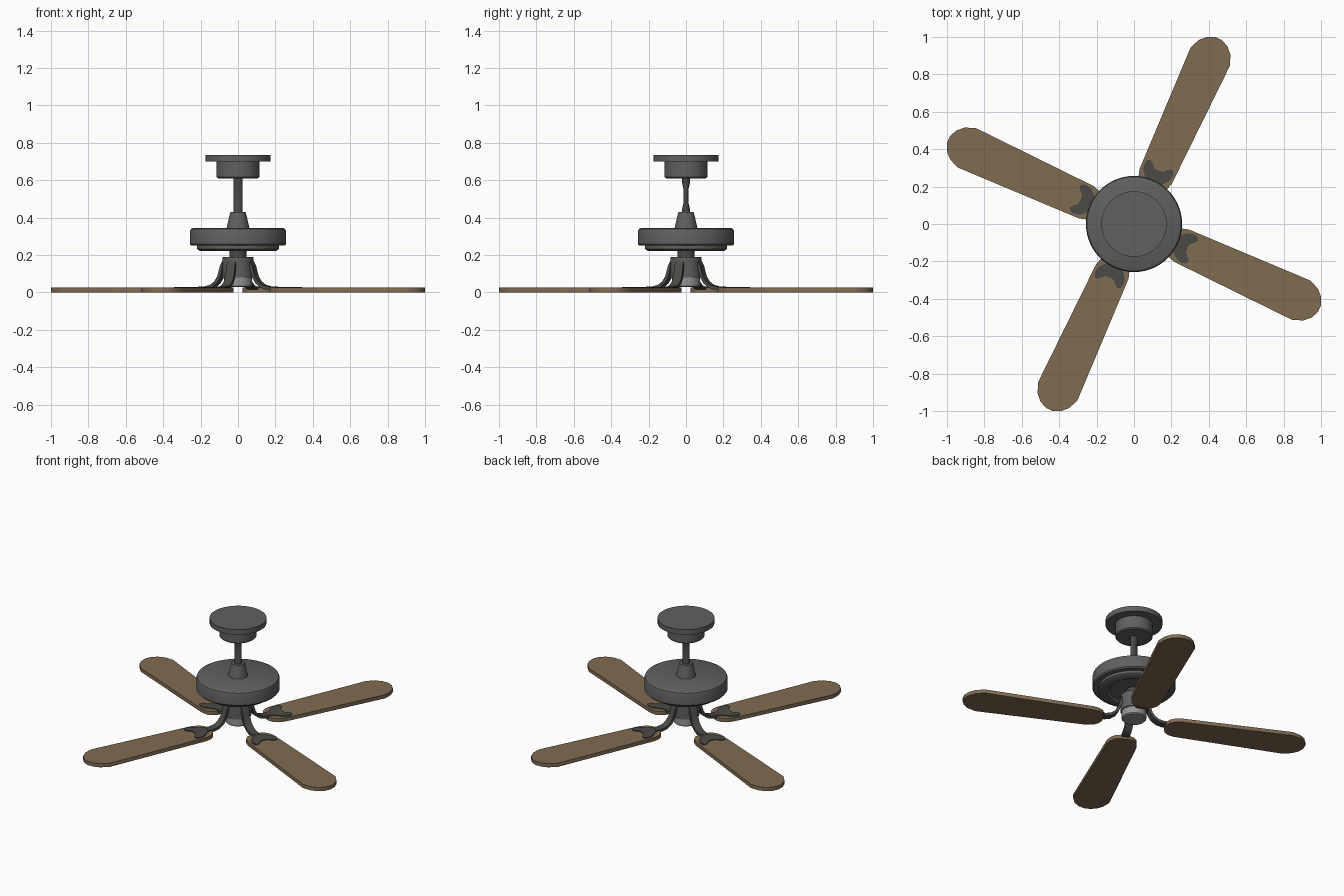
import bpy, bmesh, math
from mathutils import Matrix, Vector

if "Cube" in bpy.data.objects:
    bpy.data.objects.remove(bpy.data.objects["Cube"])


def material(name, rgb):
    m = bpy.data.materials.new(name)
    m.diffuse_color = (*rgb, 1)
    m.use_nodes = True
    m.node_tree.nodes["Principled BSDF"].inputs["Base Color"].default_value = m.diffuse_color
    return m


GREY = material("grey metal", (0.117, 0.117, 0.117))
DARK = material("dark iron", (0.072, 0.068, 0.062))
LIGHT = material("light cap", (0.30, 0.30, 0.30))
WOOD = material("brown wood", (0.216, 0.150, 0.083))


def finish(name, bm, mat, angle=35):
    bmesh.ops.recalc_face_normals(bm, faces=bm.faces)
    me = bpy.data.meshes.new(name)
    bm.to_mesh(me)
    bm.free()
    me.materials.append(mat)
    ob = bpy.data.objects.new(name, me)
    bpy.context.collection.objects.link(ob)
    bpy.ops.object.select_all(action='DESELECT')
    ob.select_set(True)
    bpy.context.view_layer.objects.active = ob
    bpy.ops.object.shade_smooth_by_angle(angle=math.radians(angle))
    return ob


def loft(name, rings, mat):
    """Skin closed rings of equal point count, capping both ends."""
    bm = bmesh.new()
    vs = [[bm.verts.new(p) for p in r] for r in rings]
    n = len(vs[0])
    for a, b in zip(vs, vs[1:]):
        for i in range(n):
            j = (i + 1) % n
            bm.faces.new((a[i], a[j], b[j], b[i]))
    bm.faces.new(vs[0])
    bm.faces.new(vs[-1])
    return finish(name, bm, mat)


def lathe(name, profile, mat, seg=48):
    """Profile of (rx, z) or (rx, z, ry)."""
    rings = []
    for p in profile:
        rx, z, ry = p[0], p[1], p[2] if len(p) > 2 else p[0]
        rings.append([(rx * math.cos(2 * math.pi * i / seg),
                       ry * math.sin(2 * math.pi * i / seg), z) for i in range(seg)])
    return loft(name, rings, mat)


def mirrored(half):
    return half + [(x, -y) for x, y in reversed(half)]


def plate(name, half, z0, z1, mat):
    """Flat plate from a half outline mirrored over the local x axis."""
    pts = mirrored(half)
    return loft(name, [[(x, y, z) for x, y in pts] for z in (z0, z1)], mat)


# ceiling mount and drop rod
lathe("ceiling_plate", [(0.175, 0.70), (0.175, 0.735)], GREY)
lathe("mount_cup", [(0.108, 0.61), (0.115, 0.617), (0.115, 0.70)], GREY)
lathe("drop_rod", [(0.025, 0.42, 0.022), (0.025, 0.45, 0.02), (0.025, 0.48, 0.013),
                   (0.025, 0.55, 0.013), (0.025, 0.58, 0.02), (0.025, 0.615, 0.022)], DARK, 16)
lathe("rod_collar", [(0.062, 0.34), (0.041, 0.43)], GREY, 32)

# motor housing with stepped underside
lathe("motor_housing", [(0.250, 0.25), (0.257, 0.258), (0.257, 0.325), (0.252, 0.338),
                        (0.238, 0.345)], GREY, 64)
lathe("motor_ring", [(0.15, 0.235), (0.165, 0.222), (0.205, 0.222), (0.22, 0.232),
                     (0.22, 0.252)], GREY, 64)
lathe("motor_neck", [(0.045, 0.185), (0.045, 0.24)], DARK, 32)

# blade hub and end cap
lathe("blade_hub", [(0.083, 0.08), (0.083, 0.19)], GREY)
lathe("end_cap", [(0.070, 0.028), (0.076, 0.034), (0.076, 0.082)], LIGHT)

BLADE = [(0.20, 0.03), (0.213, 0.06), (0.24, 0.083), (0.28, 0.095), (0.985, 0.116),
         (1.04, 0.092), (1.072, 0.06), (1.09, 0.02)]
BRACKET = [(0.20, 0.022), (0.235, 0.03), (0.26, 0.055), (0.285, 0.075), (0.315, 0.083),
           (0.34, 0.077), (0.348, 0.06), (0.335, 0.042), (0.318, 0.028), (0.314, 0.01)]
ARM = [(0.072, 0.165), (0.086, 0.14), (0.094, 0.11), (0.104, 0.08), (0.122, 0.052),
       (0.150, 0.032), (0.185, 0.023), (0.225, 0.023)]


def arm(name):
    """Curved strap swept along the ARM path in the local xz plane."""
    rings = []
    for i, p in enumerate(ARM):
        a, b = Vector(ARM[max(i - 1, 0)]), Vector(ARM[min(i + 1, len(ARM) - 1)])
        t = (b - a).normalized()
        ox, oz = -t.y * 0.009, t.x * 0.009
        w = 0.025
        rings.append([(p[0] + s * ox, y, p[1] + s * oz)
                      for s, y in ((1, -w), (1, w), (-1, w), (-1, -w))])
    return loft(name, rings, DARK)


# four blades, each with a forked bracket and a curved arm
for k in range(4):
    turn = Matrix.Rotation(math.radians(65.5 + 90 * k), 4, 'Z')
    for ob in (plate(f"blade_{k + 1}", BLADE, 0.0, 0.025, WOOD),
               plate(f"blade_bracket_{k + 1}", BRACKET, 0.022, 0.030, DARK),
               arm(f"blade_arm_{k + 1}")):
        ob.data.transform(turn)
